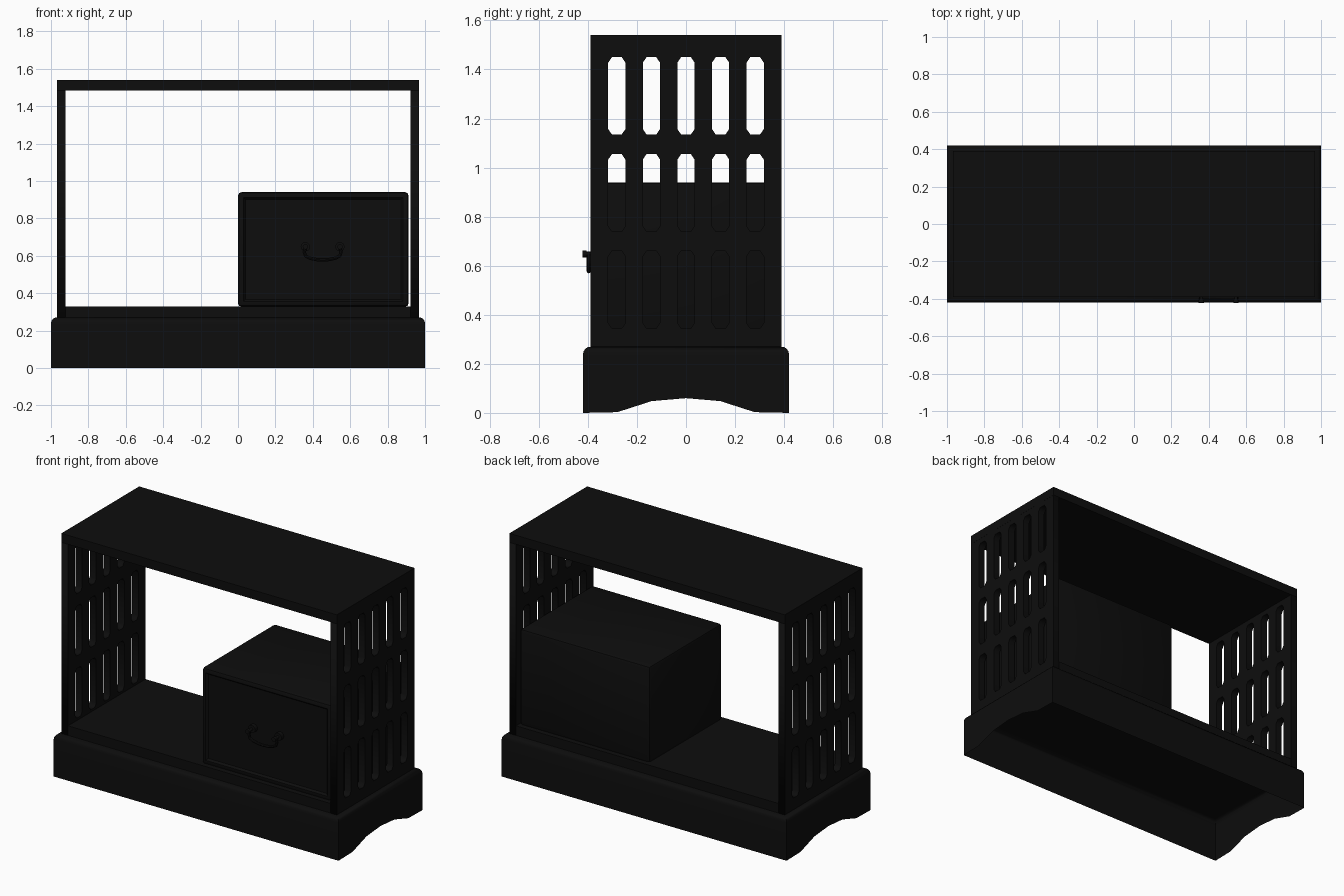
import bpy, bmesh
from mathutils import Matrix

if "Cube" in bpy.data.objects:
    bpy.data.objects.remove(bpy.data.objects["Cube"])

black = bpy.data.materials.new("black_lacquer")
black.diffuse_color = (0.004, 0.004, 0.004, 1)
black.use_nodes = True
black.node_tree.nodes["Principled BSDF"].inputs["Base Color"].default_value = black.diffuse_color


def add_mesh(name, mesh):
    ob = bpy.data.objects.new(name, mesh)
    bpy.context.collection.objects.link(ob)
    mesh.materials.clear()
    mesh.materials.append(black)
    return ob


def from_bm(name, bm):
    bmesh.ops.recalc_face_normals(bm, faces=bm.faces)
    me = bpy.data.meshes.new(name)
    bm.to_mesh(me)
    bm.free()
    return add_mesh(name, me)


def box_bm(x0, x1, y0, y1, z0, z1):
    bm = bmesh.new()
    bmesh.ops.create_cube(bm, size=1)
    for v in bm.verts:
        v.co = ((x0 + x1) / 2 + v.co.x * (x1 - x0),
                (y0 + y1) / 2 + v.co.y * (y1 - y0),
                (z0 + z1) / 2 + v.co.z * (z1 - z0))
    return bm


def curve_to_mesh(name, cu, matrix):
    tmp = bpy.data.objects.new(name + "_tmp", cu)
    bpy.context.collection.objects.link(tmp)
    bpy.context.view_layer.update()
    dg = bpy.context.evaluated_depsgraph_get()
    me = bpy.data.meshes.new_from_object(tmp.evaluated_get(dg))
    bpy.data.objects.remove(tmp)
    me.transform(matrix)
    return add_mesh(name, me)


def smooth(ob, angle=0.7):
    bpy.ops.object.select_all(action='DESELECT')
    ob.select_set(True)
    bpy.context.view_layer.objects.active = ob
    bpy.ops.object.shade_smooth_by_angle(angle=angle)


# Hollow plinth: rectangular rings rounding in at the top, arches in the ends
bm = bmesh.new()
rings = []
for z, d in [(0.238, 0), (0.252, 0.003), (0.263, 0.011), (0.269, 0.022), (0.27, 0.036)]:
    rings.append([bm.verts.new((sx * (1 - d), sy * (0.42 - d), z))
                  for sx, sy in ((-1, -1), (1, -1), (1, 1), (-1, 1))])
for a, b in zip(rings, rings[1:]):
    for i in range(4):
        j = (i + 1) % 4
        bm.faces.new((a[i], a[j], b[j], b[i]))
foot = [bm.verts.new((v.co.x, v.co.y, 0)) for v in rings[0]]
arch = [(-0.28, 0.003), (-0.14, 0.048), (0, 0.06), (0.14, 0.048), (0.28, 0.003)]
top = rings[0]
bm.faces.new((foot[0], foot[1], top[1], top[0]))
bm.faces.new((foot[2], foot[3], top[3], top[2]))
right = [bm.verts.new((1, y, z)) for y, z in arch]
left = [bm.verts.new((-1, -y, z)) for y, z in arch]
bm.faces.new([foot[1]] + right + [foot[2], top[2], top[1]])
bm.faces.new([foot[3]] + left + [foot[0], top[0], top[3]])
smooth(from_bm("plinth", bm))

# Floor and top boards
from_bm("floor_board", box_bm(-0.965, 0.965, -0.388, 0.388, 0.268, 0.33))
from_bm("top_board", box_bm(-0.967, 0.967, -0.39, 0.39, 1.483, 1.54))


# Side panels pierced by three rows of five slots with clipped corners
def add_poly(cu, pts):
    s = cu.splines.new('POLY')
    s.points.add(len(pts) - 1)
    for p, (u, v) in zip(s.points, pts):
        p.co = (u, v, 0, 1)
    s.use_cyclic_u = True


for side, sx in (("left", -1), ("right", 1)):
    cu = bpy.data.curves.new(side + "_outline", 'CURVE')
    cu.dimensions = '2D'
    cu.fill_mode = 'BOTH'
    cu.extrude = 0.0225
    add_poly(cu, [(-0.39, 0.27), (0.39, 0.27), (0.39, 1.484), (-0.39, 1.484)])
    for row in range(3):
        z0 = 0.345 + row * 0.395
        z1 = z0 + 0.315
        for col in range(-2, 3):
            y = col * 0.141
            add_poly(cu, [(y - 0.02, z0), (y + 0.02, z0), (y + 0.035, z0 + 0.022),
                          (y + 0.035, z1 - 0.022), (y + 0.02, z1), (y - 0.02, z1),
                          (y - 0.035, z1 - 0.022), (y - 0.035, z0 + 0.022)])
    m = Matrix(((0, 0, 1, sx * 0.944), (1, 0, 0, 0), (0, 1, 0, 0), (0, 0, 0, 1)))
    curve_to_mesh(side + "_side_panel", cu, m)

# Drawer box with softened edges and a recessed front panel
bm = box_bm(0, 0.912, -0.365, 0.365, 0.328, 0.94)
bmesh.ops.bevel(bm, geom=bm.edges[:], offset=0.018, segments=2, profile=0.5, affect='EDGES')
bm.normal_update()
front = max((f for f in bm.faces if f.normal.y < -0.99), key=lambda f: f.calc_area())
bmesh.ops.inset_region(bm, faces=[front], thickness=0.015)
bmesh.ops.inset_region(bm, faces=[front], thickness=0.015, depth=-0.012)
smooth(from_bm("drawer", bm), 0.5)

# Drawer handle: two mounts and a hanging bail
for i, x in enumerate((0.36, 0.545)):
    bm = bmesh.new()
    for r, y0, y1 in ((0.025, -0.378, -0.35), (0.009, -0.41, -0.37), (0.014, -0.422, -0.405)):
        bmesh.ops.create_cone(
            bm, cap_ends=True, segments=12, radius1=r, radius2=r, depth=y1 - y0,
            matrix=Matrix.Translation((x, (y0 + y1) / 2, 0.648)) @ Matrix.Rotation(1.5708, 4, 'X'))
    smooth(from_bm("handle_mount_%d" % (i + 1), bm))

cu = bpy.data.curves.new("bail_path", 'CURVE')
cu.dimensions = '3D'
cu.bevel_depth = 0.009
cu.bevel_resolution = 2
cu.use_fill_caps = True
s = cu.splines.new('POLY')
half = [(-0.092, 0.648), (-0.098, 0.62), (-0.092, 0.6), (-0.07, 0.588), (-0.035, 0.58)]
path = half + [(0, 0.578)] + [(-x, z) for x, z in reversed(half)]
s.points.add(len(path) - 1)
for p, (x, z) in zip(s.points, path):
    p.co = (0.4525 + x, -0.396, z, 1)
smooth(curve_to_mesh("handle_bail", cu, Matrix.Identity(4)))
